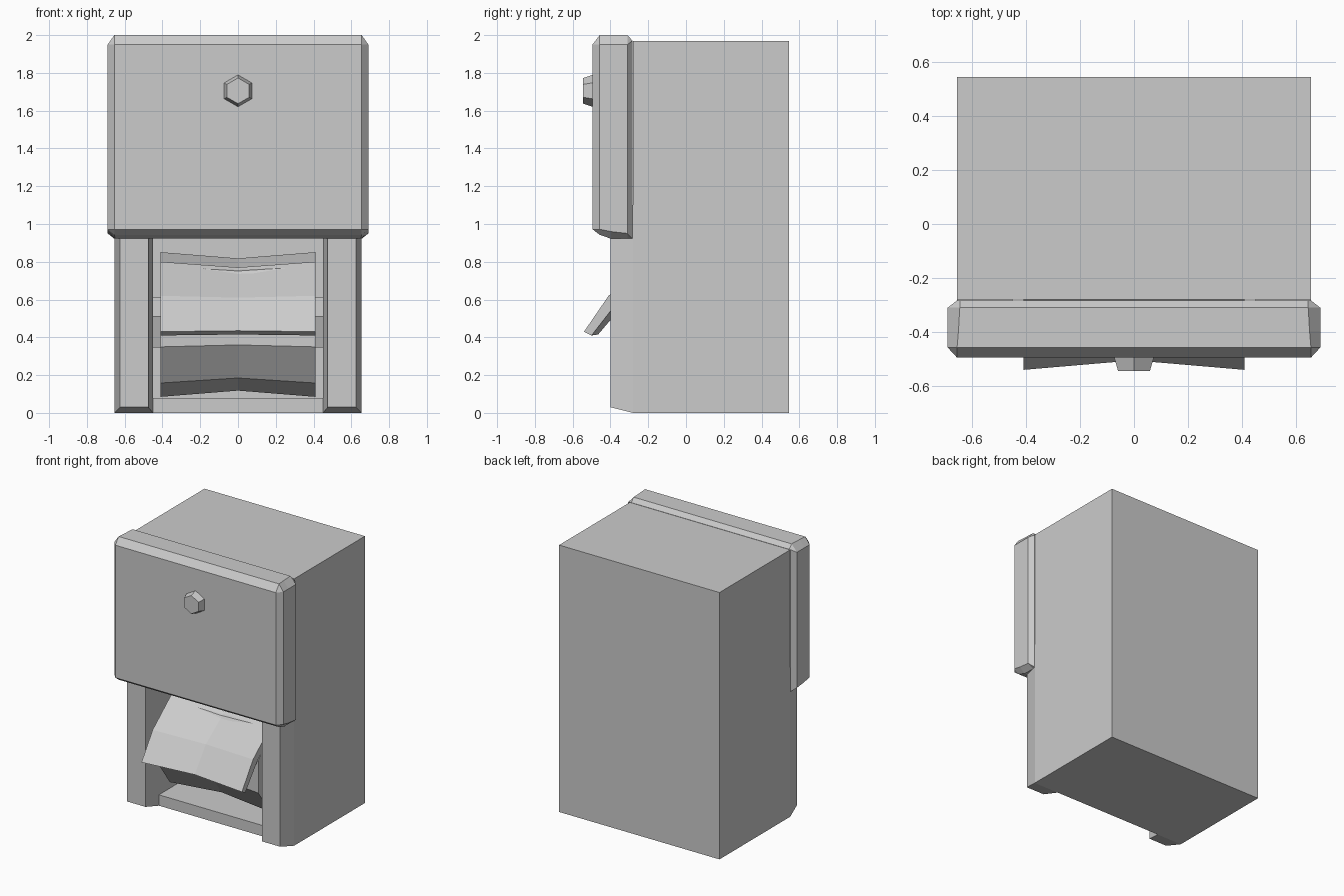
import bpy, bmesh, math
from mathutils import Vector

cube = bpy.data.objects.get("Cube")
if cube:
    bpy.data.objects.remove(cube, do_unlink=True)

GREY = (0.6, 0.6, 0.6, 1)
grey = bpy.data.materials.new("light_grey")
grey.use_nodes = True
grey.diffuse_color = GREY
grey.node_tree.nodes["Principled BSDF"].inputs["Base Color"].default_value = GREY


def finish(name, bm):
    bmesh.ops.remove_doubles(bm, verts=bm.verts, dist=0.0005)
    bmesh.ops.recalc_face_normals(bm, faces=bm.faces)
    mesh = bpy.data.meshes.new(name)
    bm.to_mesh(mesh)
    bm.free()
    mesh.materials.append(grey)
    obj = bpy.data.objects.new(name, mesh)
    bpy.context.collection.objects.link(obj)
    return obj


def loft(name, rings):
    """Skin a row of equal-length closed rings and cap both ends."""
    bm = bmesh.new()
    loops = [[bm.verts.new(p) for p in ring] for ring in rings]
    n = len(loops[0])
    for a, b in zip(loops, loops[1:]):
        for i in range(n):
            j = (i + 1) % n
            bm.faces.new((a[i], a[j], b[j], b[i]))
    bm.faces.new(loops[0])
    bm.faces.new(loops[-1])
    return finish(name, bm)


def rect(y, x0, x1, z0, z1):
    return [(x0, y, z0), (x1, y, z0), (x1, y, z1), (x0, y, z1)]


def polygon(x, cy, cz, r, n):
    """Regular polygon across the x axis with one corner straight up."""
    turns = [2 * math.pi * i / n for i in range(n)]
    return [(x, cy + r * math.sin(t), cz + r * math.cos(t)) for t in turns]


# Cabinet: a box hollowed from its front
FRONT, BACK, HALF, TOP = -0.28, 0.545, 0.655, 1.97
loft("cabinet", [
    rect(BACK, -HALF, HALF, 0, TOP),
    rect(FRONT, -HALF, HALF, 0, TOP),
    rect(FRONT, -0.45, 0.45, 0.08, 1.89),
    rect(0.465, -0.45, 0.45, 0.08, 1.89),
])

# Tapered posts either side of the opening
for side, sign in (("left", 1), ("right", -1)):
    loft(side + "_post", [
        rect(FRONT, sign * 0.45, sign * HALF, 0, 1.1),
        rect(-0.4, sign * 0.475, sign * 0.625, 0.03, 1.1),
    ])


# Door: chamfered cover over the upper front
def door_ring(y, inner_x, outer_x, bottom, low, high, top):
    right = [(inner_x, bottom), (outer_x, low), (outer_x, high), (inner_x, top)]
    left = [(-x, z) for x, z in reversed(right)]
    return [(x, y, z) for x, z in right + left]


loft("door", [
    door_ring(-0.495, 0.655, 0.655, 0.972, 0.972, 1.95, 1.95),
    door_ring(-0.457, 0.655, 0.69, 0.943, 0.972, 1.95, 2.0),
    door_ring(-0.397, 0.65, 0.69, 0.922, 0.96, 1.95, 2.0),
    door_ring(-0.31, 0.645, 0.69, 0.922, 0.95, 1.95, 2.0),
    door_ring(-0.283, 0.645, 0.655, 0.922, 0.922, 1.97, 1.97),
])

# Door knob: tapered hexagon
loft("door_knob", [
    [(dx, y, 1.705 + dz) for _, dx, dz in polygon(0, 0, 0, r, 6)]
    for y, r in ((-0.49, 0.086), (-0.545, 0.068))
])

# Paper roll with a narrow waist, on a five-sided spindle
ROLL_Y, ROLL_Z, WIDTH = 0.015, 0.468, 0.41
loft("paper_roll", [
    polygon(x, ROLL_Y, ROLL_Z, r, 10)
    for x, r in ((-WIDTH, 0.383), (0, 0.35), (WIDTH, 0.383))
])
loft("spindle", [polygon(x, ROLL_Y, 0.464, 0.146, 5) for x in (-0.46, 0.46)])

# Loose paper end: bent sheet that follows the roll's waist
sheet = [(-0.19, 0.80), (-0.41, 0.62), (-0.54, 0.43),
         (-0.50, 0.41), (-0.36, 0.59), (-0.19, 0.74)]
waist = [(y + 0.035, z - dz) for (y, z), dz in
         zip(sheet, (0.03, 0.01, -0.005, -0.005, 0.01, 0.03))]
loft("paper_end", [
    [(x, y, z) for y, z in section]
    for x, section in ((-WIDTH, sheet), (0, waist), (WIDTH, sheet))
])
